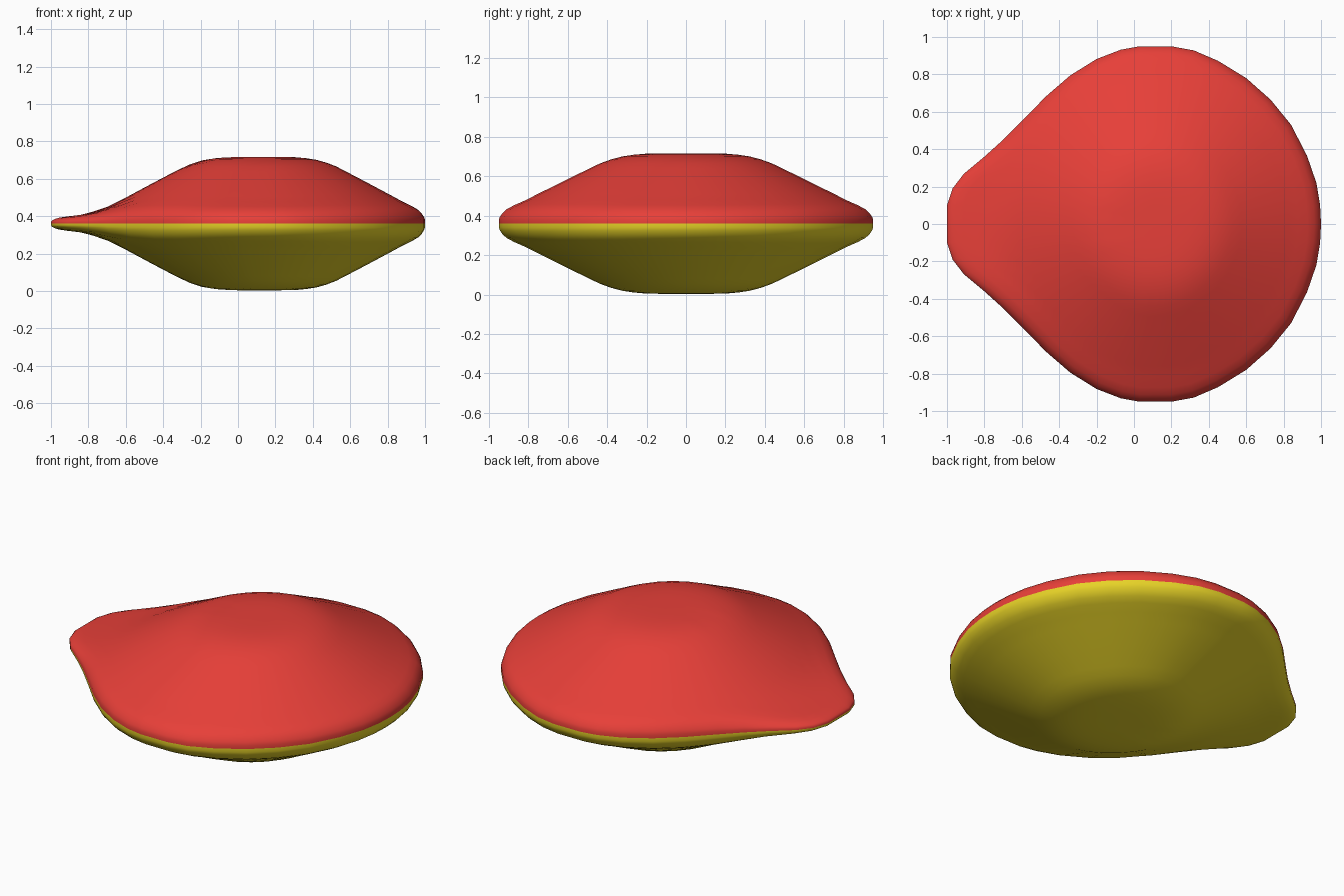
import bpy, bmesh, math

if "Cube" in bpy.data.objects:
    bpy.data.objects.remove(bpy.data.objects["Cube"])

SEAM, CX = 0.36, 0.12

# Outline of one side (top view), from the round end to the narrow lip
HALF = [(1.0, 0), (0.995, 0.1), (0.975, 0.22), (0.925, 0.365), (0.84, 0.53), (0.73, 0.665),
        (0.6, 0.78), (0.45, 0.872), (0.32, 0.928), (0.2, 0.95), (0.03, 0.95), (-0.07, 0.932),
        (-0.2, 0.882), (-0.34, 0.795), (-0.47, 0.683), (-0.6, 0.55), (-0.7, 0.45), (-0.8, 0.36),
        (-0.91, 0.268), (-0.97, 0.19), (-1.0, 0.1), (-1.0, 0)]
OUTLINE = HALF + [(x, -y) for x, y in HALF[-2:0:-1]]

# Dome height against scaled distance from the centre
DOME = [(0, 0.357), (0.2, 0.356), (0.31, 0.347), (0.38, 0.333), (0.46, 0.306), (0.63, 0.228),
        (0.8, 0.148), (0.9, 0.1), (1.0, 0.068), (1.1, 0.045), (1.2, 0.036), (1.4, 0.03)]

# Rings from rim inward: fraction of outline radius, share of dome height
RINGS = [(1.0, 0), (1.0, 0.28), (0.994, 0.5), (0.98, 0.73), (0.96, 0.9), (0.92, 1)] + \
        [(f, 1) for f in (0.86, 0.8, 0.73, 0.66, 0.59, 0.52, 0.46, 0.4, 0.34, 0.28, 0.21, 0.11)]


def dome(x, y):
    s = math.hypot((x - CX) / 0.88, y / 0.95)
    for (a, ha), (b, hb) in zip(DOME, DOME[1:]):
        if s <= b:
            return ha + (hb - ha) * (s - a) / (b - a)
    return DOME[-1][1]


def shell(name, side, color):
    bm = bmesh.new()
    rings = []
    for f, k in RINGS:
        ring = []
        for ox, oy in OUTLINE:
            x, y = CX + (ox - CX) * f, oy * f
            ring.append(bm.verts.new((x, y, SEAM + side * k * dome(x, y))))
        rings.append(ring)
    n = len(OUTLINE)
    for a, b in zip(rings, rings[1:]):
        for i in range(n):
            j = (i + 1) % n
            quad = [a[i], a[j], b[j], b[i]]
            bm.faces.new(quad if side > 0 else quad[::-1])
    # flat cap
    bm.faces.new(rings[-1] if side > 0 else rings[-1][::-1])
    me = bpy.data.meshes.new(name)
    bm.to_mesh(me)
    bm.free()
    me.shade_smooth()
    mat = bpy.data.materials.new(name + "_colour")
    mat.diffuse_color = color
    mat.use_nodes = True
    mat.node_tree.nodes["Principled BSDF"].inputs["Base Color"].default_value = mat.diffuse_color
    me.materials.append(mat)
    ob = bpy.data.objects.new(name, me)
    bpy.context.collection.objects.link(ob)


# Red upper half and yellow lower half meeting at the rim
shell("upper_shell", 1, (0.8, 0.05, 0.04, 1))
shell("lower_shell", -1, (0.8, 0.65, 0.02, 1))
